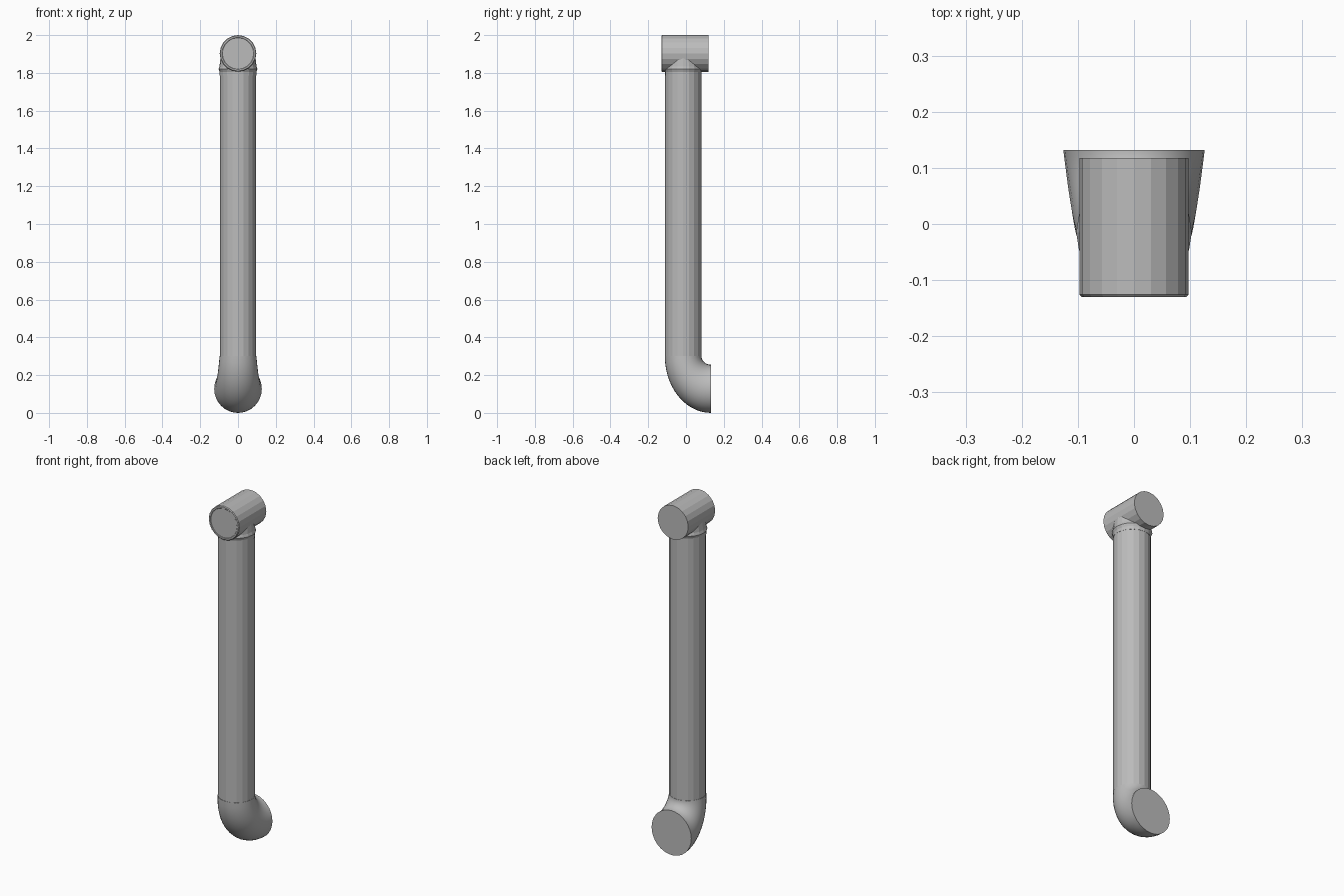
import bpy, bmesh
from math import sin, cos, pi
from mathutils import Vector

cube = bpy.data.objects.get("Cube")
if cube:
    bpy.data.objects.remove(cube)

# Single grey finish
grey = bpy.data.materials.new("pipe_grey")
grey.use_nodes = True
colour = (0.5, 0.5, 0.5, 1)
grey.diffuse_color = colour
grey.node_tree.nodes["Principled BSDF"].inputs["Base Color"].default_value = colour

R = 0.097      # pipe radius
PIPE_Y = -0.015
SIDES = 20


def loft(name, sections, sides, smooth=False):
    """Skin a list of (centre, half_axis_a, half_axis_b) ellipses and cap both ends."""
    bm = bmesh.new()
    rings = []
    for c, a, b in sections:
        angles = [2 * pi * i / sides for i in range(sides)]
        rings.append([bm.verts.new(Vector(c) + Vector(a) * cos(t) + Vector(b) * sin(t))
                      for t in angles])
    for lo, hi in zip(rings, rings[1:]):
        for i in range(sides):
            j = (i + 1) % sides
            bm.faces.new((lo[i], lo[j], hi[j], hi[i]))
    bm.faces.new(rings[0][::-1])
    bm.faces.new(rings[-1])
    bmesh.ops.recalc_face_normals(bm, faces=bm.faces)
    mesh = bpy.data.meshes.new(name)
    bm.to_mesh(mesh)
    bm.free()
    mesh.materials.append(grey)
    obj = bpy.data.objects.new(name, mesh)
    bpy.context.collection.objects.link(obj)
    if smooth:
        bpy.ops.object.select_all(action='DESELECT')
        obj.select_set(True)
        bpy.context.view_layer.objects.active = obj
        bpy.ops.object.shade_smooth_by_angle(angle=pi / 5)
    return obj


def upright(z, r):
    return ((0, PIPE_Y, z), (r, 0, 0), (0, r, 0))


def level(y, r):
    return ((0, y, 2 - R), (r, 0, 0), (0, 0, r))


# Straight upright pipe
loft("upright_pipe", [upright(0.3, R - 0.001), upright(1.8, R - 0.001)], SIDES)

# Flared neck blending the pipe into the crosspiece
loft("tee_neck", [upright(1.787, R), upright(1.805, R), upright(1.82, R + 0.006),
                  upright(1.835, R + 0.001), upright(1.88, R - 0.004)], SIDES)

# Crosspiece with a softened front rim and a shallow front disc
loft("tee_head", [level(0.118, R), level(-0.126, R), level(-0.13, R - 0.004),
                  level(-0.13, R - 0.012), level(-0.128, R - 0.014)], SIDES)

# Elbow widening towards the rear opening
steps = 14
bend = []
for k in range(steps + 1):
    f = k / steps
    t = f * pi / 2
    outer = Vector((0, 0.132 - 0.244 * cos(t), 0.3 - 0.3 * sin(t)))
    inner = Vector((0, 0.132 - 0.05 * cos(t), 0.3 - 0.045 * sin(t)))
    bend.append(((outer + inner) / 2, (R + 0.029 * f, 0, 0), (inner - outer) / 2))
loft("elbow", bend, 32, smooth=True)
